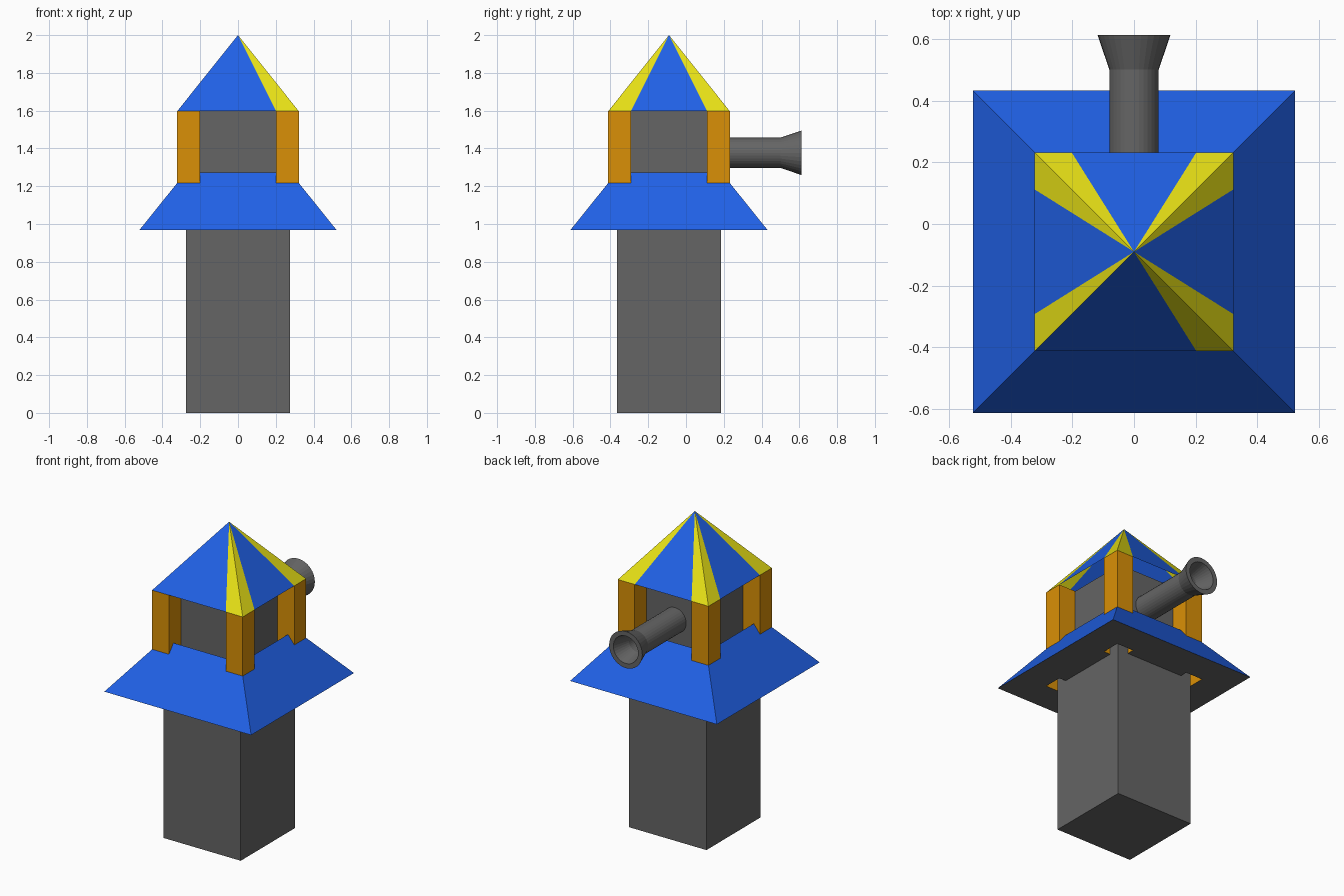
import bpy, bmesh, math

if "Cube" in bpy.data.objects:
    bpy.data.objects.remove(bpy.data.objects["Cube"])

CY = -0.09  # y of the tower axis
BASE, EAVE = 0.968, 1.597  # skirt underside and roof edge heights
OUT, INN = 0.322, 0.202  # outer and inner edges of the corner posts


def material(name, color):
    m = bpy.data.materials.new(name)
    m.diffuse_color = (*color, 1)
    m.use_nodes = True
    m.node_tree.nodes["Principled BSDF"].inputs["Base Color"].default_value = m.diffuse_color
    return m


blue = material("blue", (0.015, 0.12, 0.80))
orange = material("orange", (0.70, 0.28, 0.002))
yellow = material("yellow", (0.80, 0.75, 0.008))
grey = material("dark_grey", (0.13, 0.13, 0.13))


def make(name, bm, *mats):
    me = bpy.data.meshes.new(name)
    bm.to_mesh(me)
    bm.free()
    ob = bpy.data.objects.new(name, me)
    bpy.context.collection.objects.link(ob)
    for m in mats:
        me.materials.append(m)
    return ob


def square(bm, h, z, x=0, y=CY):
    return [bm.verts.new((x + sx * h, y + sy * h, z))
            for sx, sy in ((-1, -1), (1, -1), (1, 1), (-1, 1))]


def walls(bm, h0, z0, h1, z1, x=0, y=CY, bottom=False, top=False):
    lo, hi = square(bm, h0, z0, x, y), square(bm, h1, z1, x, y)
    for i in range(4):
        j = (i + 1) % 4
        bm.faces.new((lo[i], lo[j], hi[j], hi[i]))
    if bottom:
        bm.faces.new(lo[::-1])
    if top:
        bm.faces.new(hi)


# Square column, up to the top edge of the skirt
bm = bmesh.new()
walls(bm, 0.275, 0, 0.275, 1.27, bottom=True)
make("column", bm, grey)

# Narrower chamber set back between the posts
bm = bmesh.new()
walls(bm, INN, BASE, INN, EAVE, top=True)
make("chamber", bm, grey)

# Sloping skirt
bm = bmesh.new()
walls(bm, 0.522, BASE, 0.277, 1.273)
make("skirt_roof", bm, blue)

# Grey underside of the skirt, with openings where the posts come through
bm = bmesh.new()
cuts = (-0.522, -OUT, -INN, INN, OUT, 0.522)
grid = [[bm.verts.new((x, CY + y, BASE)) for y in cuts] for x in cuts]
for i in range(5):
    for j in range(5):
        if not (i in (1, 3) and j in (1, 3)) and (i, j) != (2, 2):
            bm.faces.new((grid[i][j], grid[i][j + 1],
                          grid[i + 1][j + 1], grid[i + 1][j]))
make("skirt_underside", bm, grey)

# Hollow corner posts
mid, half = (OUT + INN) / 2, (OUT - INN) / 2
for sx in (-1, 1):
    for sy in (-1, 1):
        bm = bmesh.new()
        walls(bm, half, BASE, half, EAVE, sx * mid, CY + sy * mid, top=True)
        make("corner_post", bm, orange)

# Open-bottomed top roof: each side is a panel between two corner stripes
bm = bmesh.new()
corners = [v.co.copy() for v in square(bm, OUT, EAVE)]
bmesh.ops.delete(bm, geom=bm.verts[:], context='VERTS')
t = (OUT - INN) / (2 * OUT)
for i in range(4):
    a, b = corners[i], corners[(i + 1) % 4]
    p, q = a.lerp(b, t), a.lerp(b, 1 - t)
    for k, (u, v) in enumerate(((a, p), (p, q), (q, b))):
        f = bm.faces.new([bm.verts.new(c) for c in (u, v, (0, CY, 2))])
        # the front left stripe is blue like the panels
        f.material_index = 0 if k == 1 or (i == 0 and k == 0) else 1
make("top_roof", bm, blue, yellow)

# Hollow barrel with a flared muzzle, a profile spun about the y axis
N, Z = 32, 1.377
profile = [(0.08, 0.10), (0.08, 0.50), (0.118, 0.612),
           (0.088, 0.612), (0.056, 0.50), (0.056, 0.12)]
bm = bmesh.new()
rings = [[bm.verts.new((r * math.cos(2 * math.pi * i / N), y,
                        Z + r * math.sin(2 * math.pi * i / N)))
          for i in range(N)] for r, y in profile]
for a, b in zip(rings, rings[1:]):
    for i in range(N):
        j = (i + 1) % N
        bm.faces.new((a[i], b[i], b[j], a[j]))
bm.faces.new(rings[0])
bm.faces.new(rings[-1])
bmesh.ops.recalc_face_normals(bm, faces=bm.faces)
make("barrel", bm, grey)
